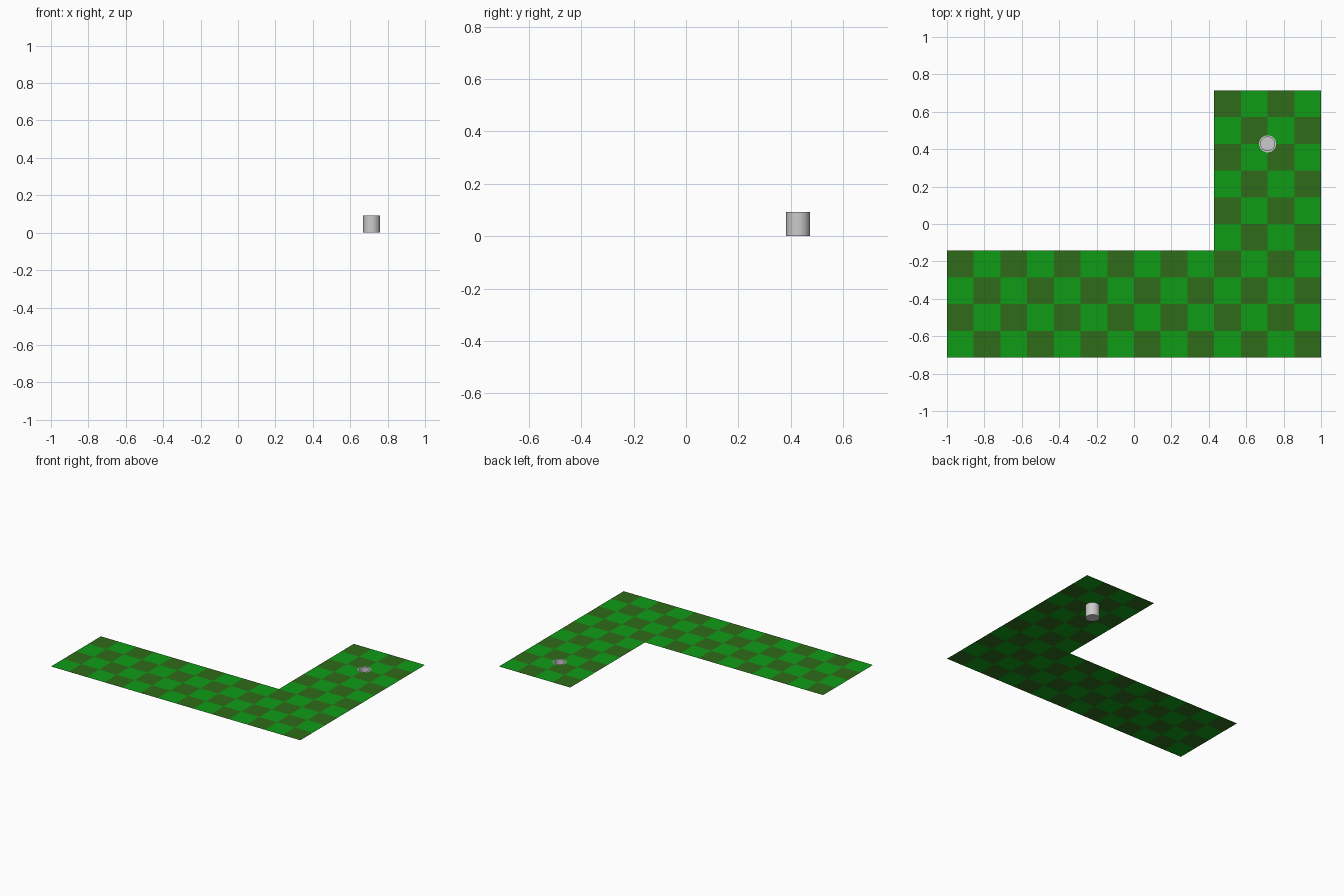
import bpy, bmesh
from math import cos, sin, pi, tau

if "Cube" in bpy.data.objects:
    bpy.data.objects.remove(bpy.data.objects["Cube"])

T = 1 / 7                      # tile size
H = 0.092                      # height of the turf
R, R_IN = 0.0457, 0.037        # cup radii
SEG = 32
HOLE_I, HOLE_J = 12, 8         # tile corner holding the cup
X0, Y0 = -1.0, -5 * T
CX, CY = X0 + HOLE_I * T, Y0 + HOLE_J * T


def material(name, color):
    m = bpy.data.materials.new(name)
    m.diffuse_color = (*color, 1)
    m.use_nodes = True
    m.node_tree.nodes["Principled BSDF"].inputs["Base Color"].default_value = m.diffuse_color
    return m


def finish(bm, name):
    bmesh.ops.remove_doubles(bm, verts=bm.verts, dist=1e-5)
    me = bpy.data.meshes.new(name)
    bm.to_mesh(me)
    bm.free()
    ob = bpy.data.objects.new(name, me)
    bpy.context.collection.objects.link(ob)
    return ob


def tile_outline(i, j):
    """Square tile, with a quarter arc cut away where it meets the cup."""
    x, y = X0 + i * T, Y0 + j * T
    pts = [(x, y), (x + T, y), (x + T, y + T), (x, y + T)]
    if i in (HOLE_I - 1, HOLE_I) and j in (HOLE_J - 1, HOLE_J):
        right, upper = i == HOLE_I, j == HOLE_J
        k = (0 if right else 1) if upper else (3 if right else 2)
        n = SEG // 4
        angles = [k * pi / 2 + pi / 2 * (1 - s / n) for s in range(n + 1)]
        arc = [(CX + R * cos(a), CY + R * sin(a)) for a in angles]
        pts = arc + [pts[(k + s) % 4] for s in (1, 2, 3)]
    return pts


# L-shaped checkered turf with the cup hole left open
bm = bmesh.new()
for i in range(14):
    for j in range(10):
        if j < 4 or i >= 10:
            f = bm.faces.new([bm.verts.new((x, y, H)) for x, y in tile_outline(i, j)])
            f.material_index = (i + j) % 2
turf = finish(bm, "turf")
turf.data.materials.append(material("light_green", (0.005, 0.33, 0.008)))
turf.data.materials.append(material("dark_green", (0.028, 0.145, 0.01)))

# Sunken cup: open-topped, with a flat rim flush with the turf
profile = [(R, 0), (R, H), (R_IN, H), (R_IN, 0.008)]
bm = bmesh.new()
rings = [[bm.verts.new((CX + r * cos(tau * s / SEG), CY + r * sin(tau * s / SEG), z))
          for s in range(SEG)] for r, z in profile]
for a, b in zip(rings, rings[1:]):
    for s in range(SEG):
        t = (s + 1) % SEG
        bm.faces.new((a[s], a[t], b[t], b[s]))
bm.faces.new(rings[0][::-1])
bm.faces.new(rings[-1])
cup = finish(bm, "cup")
bpy.context.view_layer.objects.active = cup
cup.select_set(True)
bpy.ops.object.shade_smooth_by_angle()
